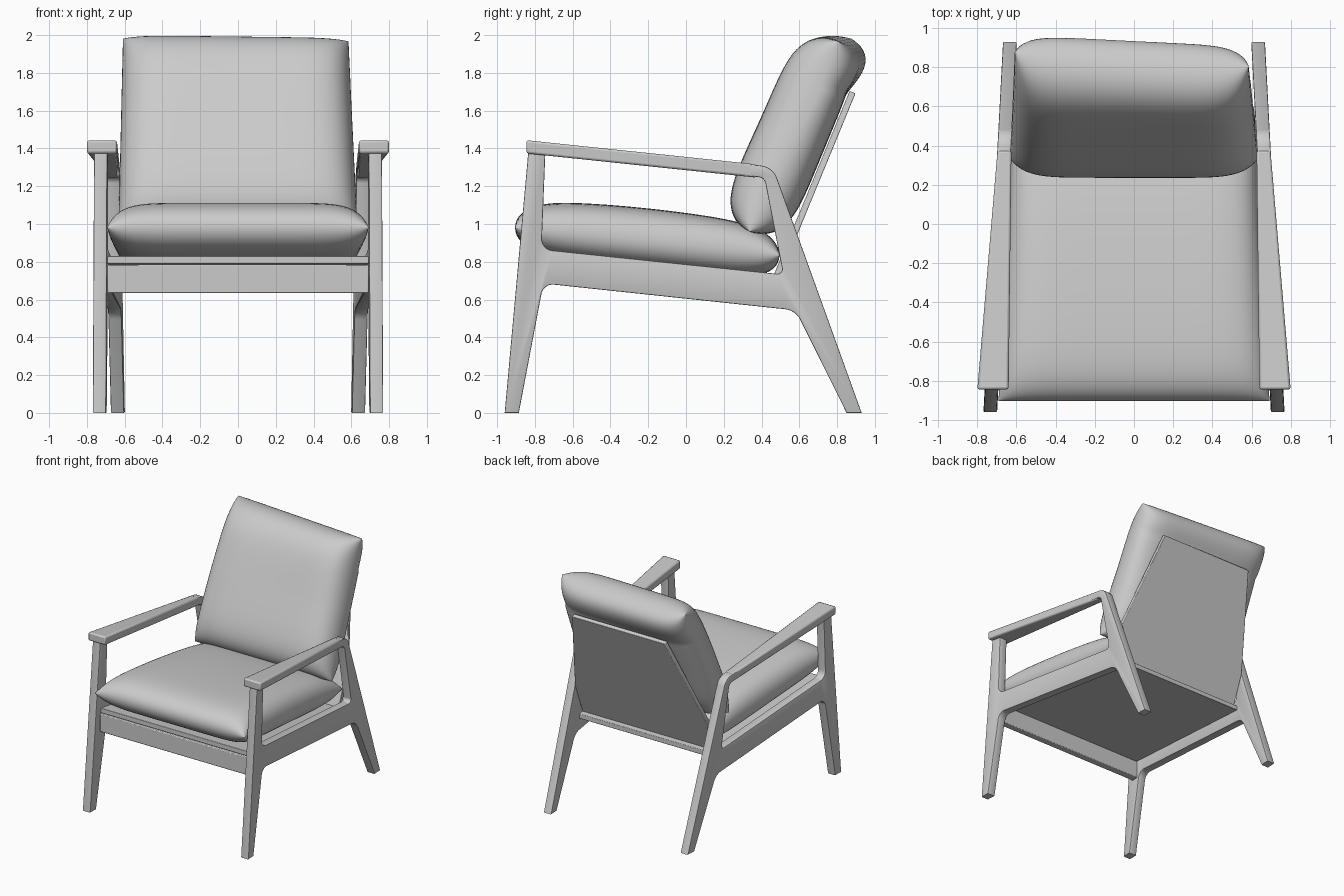
import bpy, bmesh, math
from mathutils import Vector

if "Cube" in bpy.data.objects:
    bpy.data.objects.remove(bpy.data.objects["Cube"], do_unlink=True)

grey = bpy.data.materials.new("plain_grey")
grey.use_nodes = True
grey.diffuse_color = (0.6, 0.6, 0.6, 1)
grey.node_tree.nodes["Principled BSDF"].inputs["Base Color"].default_value = (0.6, 0.6, 0.6, 1)

SLOPE = -0.105                      # rearward fall of seat and arms
LEAN = math.radians(22.4)           # lean of the backrest


def inner_x(y):
    """Inside face of the side frames, which converge to the rear."""
    return 0.648 - 0.053 * y


def add(name, mesh, angle=25, bevel=0):
    ob = bpy.data.objects.new(name, mesh)
    bpy.context.collection.objects.link(ob)
    mesh.materials.clear()
    mesh.materials.append(grey)
    if bevel:
        mod = ob.modifiers.new("soft_edges", 'BEVEL')
        mod.width, mod.segments = bevel, 2
    bpy.ops.object.select_all(action='DESELECT')
    ob.select_set(True)
    bpy.context.view_layer.objects.active = ob
    bpy.ops.object.shade_smooth_by_angle(angle=math.radians(angle))


def mesh_from(bm, name):
    bmesh.ops.recalc_face_normals(bm, faces=bm.faces)
    mesh = bpy.data.meshes.new(name)
    bm.to_mesh(mesh)
    bm.free()
    return mesh


def prism(name, bottom, top, bevel=0.006):
    """Solid between two matching loops of points."""
    bm = bmesh.new()
    a = [bm.verts.new(p) for p in bottom]
    b = [bm.verts.new(p) for p in top]
    bm.faces.new(a)
    bm.faces.new(b)
    for i in range(len(a)):
        j = (i + 1) % len(a)
        bm.faces.new((a[i], a[j], b[j], b[i]))
    add(name, mesh_from(bm, name), bevel=bevel)


def fillet(corners, steps=6):
    """Round each (y, z, radius) corner of a closed outline."""
    out = []
    for i, (y, z, r) in enumerate(corners):
        p = Vector((y, z))
        a = (Vector(corners[i - 1][:2]) - p).normalized()
        b = (Vector(corners[(i + 1) % len(corners)][:2]) - p).normalized()
        if not r:
            out.append(p)
            continue
        half = a.angle(b) / 2
        centre = p + (a + b).normalized() * r / math.sin(half)
        start = p + a * r / math.tan(half) - centre
        end = p + b * r / math.tan(half) - centre
        out += [centre + start.lerp(end, k / steps).normalized() * r for k in range(steps + 1)]
    return out


# Side frames: legs, rail, post and arm core in one cut-out board
outline = [(-0.96, 0, 0), (-0.885, 0, 0), (-0.755, 0.685, 0.06), (0.58, 0.543, 0.1),
           (0.85, 0, 0), (0.93, 0, 0), (0.46, 1.303, 0.1), (-0.83, 1.437, 0)]
opening = [(-0.745, 1.37, 0.01), (0.415, 1.245, 0.04), (0.515, 0.733, 0.025), (-0.765, 0.866, 0.06)]
BEVEL, THICK = 0.006, 0.07
curve = bpy.data.curves.new("frame_outline", 'CURVE')
curve.dimensions, curve.fill_mode = '2D', 'BOTH'
curve.extrude, curve.bevel_depth, curve.bevel_resolution = THICK / 2 - BEVEL, BEVEL, 1
curve.offset = -BEVEL
for corners in (outline, opening):
    pts = fillet(corners)
    spline = curve.splines.new('POLY')
    spline.points.add(len(pts) - 1)
    for point, p in zip(spline.points, pts):
        point.co = (p.x, p.y, 0, 1)
    spline.use_cyclic_u = True
helper = bpy.data.objects.new("frame_outline", curve)
bpy.context.collection.objects.link(helper)
board = bpy.data.meshes.new_from_object(helper.evaluated_get(bpy.context.evaluated_depsgraph_get()))
bpy.data.objects.remove(helper)

for side, label in ((1, "left"), (-1, "right")):
    bm = bmesh.new()
    bm.from_mesh(board)
    bmesh.ops.remove_doubles(bm, verts=bm.verts, dist=0.0002)
    for v in bm.verts:
        y, z, t = v.co
        v.co = (side * (inner_x(y) + THICK / 2 + t), y, z)
    add(label + "_side_frame", mesh_from(bm, label + "_side_frame"))

    # Armrest: broad at the front, tapering into the rear post
    def arm_loop(lift):
        return [(side * x, y, 1.442 + SLOPE * (y + 0.83) + lift) for x, y in
                ((0.64, -0.845), (0.8, -0.845), (0.697, 0.375), (0.626, 0.375))]
    prism(label + "_armrest", arm_loop(-0.07), arm_loop(0), 0.012)


# Front rail and sloping seat board
def rail_loop(z):
    return [(-inner_x(-0.84), -0.84, z), (inner_x(-0.84), -0.84, z),
            (inner_x(-0.78), -0.78, z), (-inner_x(-0.78), -0.78, z)]


def seat_loop(lift):
    return [(s * inner_x(y), y, 0.79 + SLOPE * (y + 0.83) + lift)
            for s, y in ((-1, -0.83), (1, -0.83), (1, 0.53), (-1, 0.53))]


prism("front_rail", rail_loop(0.635), rail_loop(0.785))
prism("seat_board", seat_loop(0), seat_loop(0.04), 0.004)


# Leaning back: s runs up the backrest, w runs forward from the back board
def lean(x, s, w):
    return (x, 0.58 + s * math.sin(LEAN) - w * math.cos(LEAN),
            1.0 + s * math.cos(LEAN) + w * math.sin(LEAN))


half = [(0.62, -0.34), (0.615, -0.04), (0.43, 0.76)]
shape = half + [(-x, s) for x, s in reversed(half)]
prism("back_board", [lean(x, s, -0.03) for x, s in shape], [lean(x, s, 0.004) for x, s in shape], 0.004)


# Cushions: two bulging skins meeting at a seam
def cushion(name, place, pu, pv, n=40):
    bm = bmesh.new()
    grid = [math.sin(math.pi / 2 * (2 * i / n - 1)) for i in range(n + 1)]
    for face in (1, -1):
        rows = []
        for v in grid:
            row = []
            for u in grid:
                h = math.sqrt(max(0, (1 - abs(u) ** pu) * (1 - abs(v) ** pv)))
                row.append(bm.verts.new(place(u, v, face * h)))
            rows.append(row)
        for j in range(n):
            for i in range(n):
                bm.faces.new((rows[j][i], rows[j][i + 1], rows[j + 1][i + 1], rows[j + 1][i]))
    bmesh.ops.remove_doubles(bm, verts=bm.verts, dist=0.0001)
    add(name, mesh_from(bm, name), angle=80)


def place_seat(u, v, h):
    y = -0.205 + 0.7 * v
    depth = 0.14 + 0.035 * (1 - v * v) if h > 0 else 0.138
    return (u * (inner_x(y) - 0.004), y, 0.965 + SLOPE * (y + 0.75) + h * depth)


def place_back(u, v, h):
    rise = (1 + v) / 2
    s = 0.435 + 0.565 * v - 0.02 * u * rise
    x = u * (0.615 - 0.018 * v) - 0.012 * rise
    seam = 0.17 - 0.04 * v
    # the rear skin lies on the board, then bulges over its top edge
    depth = 0.215 + 0.02 * v if h > 0 else seam - 0.01 + 0.22 * max(0, v - 0.56)
    return lean(x, s, seam + h * depth + 0.03 * u * rise * (h > 0 or v > 0.56) * max(0, v))


cushion("seat_cushion", place_seat, 8, 7)
cushion("back_cushion", place_back, 7, 5)
